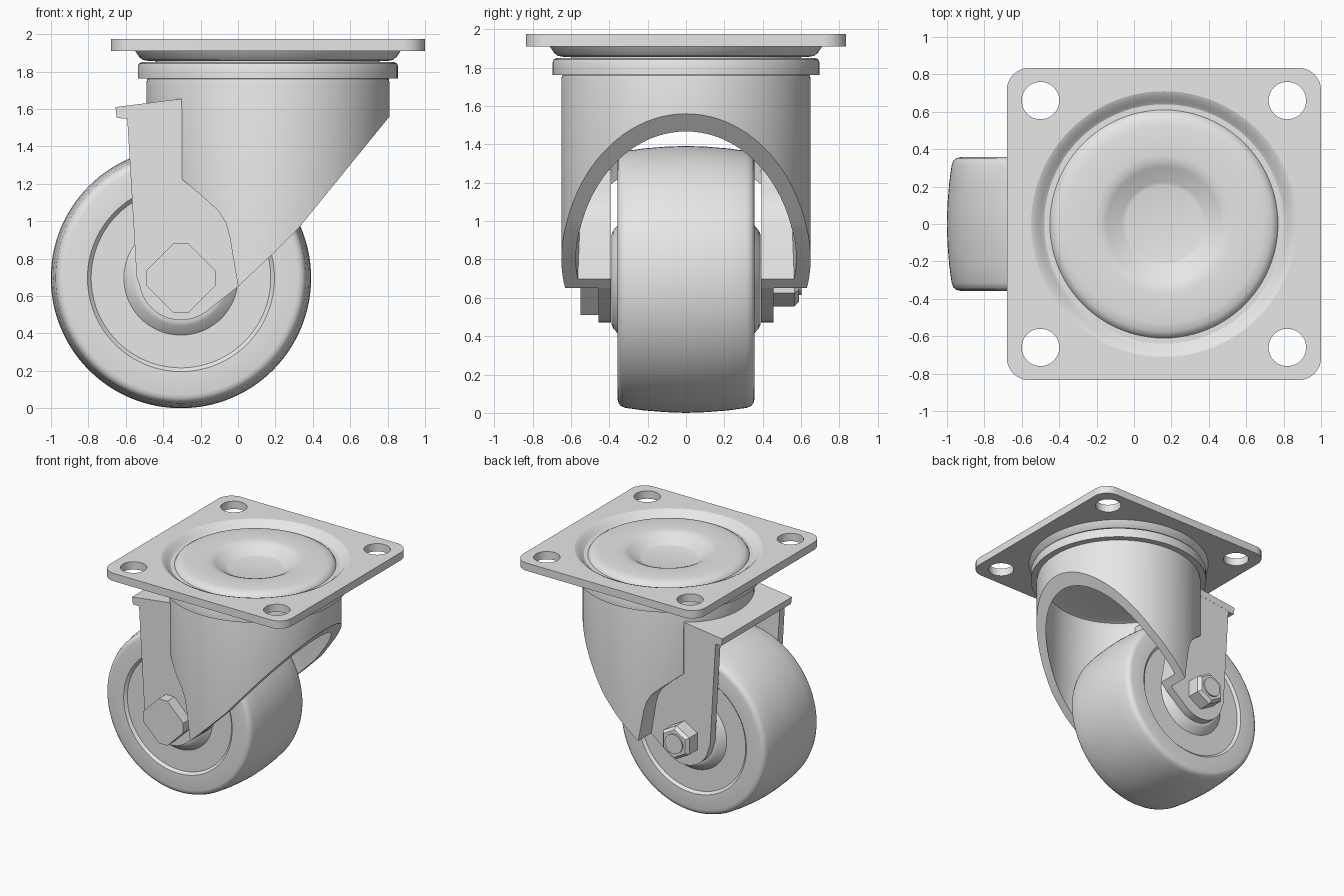
import bpy, bmesh, math
from mathutils import Vector

if "Cube" in bpy.data.objects:
    bpy.data.objects.remove(bpy.data.objects["Cube"])

steel = bpy.data.materials.new("steel grey")
steel.diffuse_color = (0.8, 0.8, 0.8, 1)
steel.use_nodes = True
steel.node_tree.nodes["Principled BSDF"].inputs["Base Color"].default_value = steel.diffuse_color

PX = 0.16                 # swivel axis x
WX, WZ = -0.305, 0.696    # wheel axle x, z


def make(name, bm):
    bmesh.ops.remove_doubles(bm, verts=bm.verts, dist=1e-5)
    bmesh.ops.recalc_face_normals(bm, faces=bm.faces)
    me = bpy.data.meshes.new(name)
    bm.to_mesh(me)
    bm.free()
    me.materials.append(steel)
    ob = bpy.data.objects.new(name, me)
    bpy.context.collection.objects.link(ob)
    return ob


def lathe(name, prof, seg=96, axis="z", cx=PX, cy=0.0, cz=WZ):
    """Revolve (radius, height) points round a z or y axis."""
    bm = bmesh.new()
    rings = []
    for i in range(seg):
        a = 2 * math.pi * i / seg + math.pi / 2
        c, s = math.cos(a), math.sin(a)
        rings.append([bm.verts.new((cx + r * c, cy + r * s, h) if axis == "z"
                                   else (cx + r * c, h, cz + r * s)) for r, h in prof])
    for i in range(seg):
        p, q = rings[i], rings[(i + 1) % seg]
        for j in range(len(prof) - 1):
            bm.faces.new((p[j], p[j + 1], q[j + 1], q[j]))
    return make(name, bm)


def prism(name, pts, lo, hi, axis="y"):
    """Extrude an outline along y (points are x,z) or z (points are x,y)."""
    bm = bmesh.new()
    vs = [bm.verts.new((u, lo, v) if axis == "y" else (u, v, lo)) for u, v in pts]
    f = bm.faces.new(vs)
    ext = bmesh.ops.extrude_face_region(bm, geom=[f])["geom"]
    d = Vector((0, hi - lo, 0)) if axis == "y" else Vector((0, 0, hi - lo))
    bmesh.ops.translate(bm, vec=d, verts=[g for g in ext if isinstance(g, bmesh.types.BMVert)])
    return make(name, bm)


def boolean(ob, cutter, op):
    m = ob.modifiers.new("cut", "BOOLEAN")
    m.operation, m.object, m.solver = op, cutter, "EXACT"
    bpy.context.view_layer.objects.active = ob
    bpy.ops.object.modifier_apply(modifier=m.name)
    bpy.data.objects.remove(cutter)


# Mounting plate: rounded rectangle with four holes and a central opening
outline = []
for k, (x, y) in enumerate([(0.88, 0.715), (-0.56, 0.715), (-0.56, -0.715), (0.88, -0.715)]):
    for i in range(9):
        a = math.radians(90 * k + 90 * i / 8)
        outline.append((x + 0.12 * math.cos(a), y + 0.12 * math.sin(a)))
plate = prism("mounting_plate", outline, 1.91, 1.975, "z")
for x in (-0.5, 0.82):
    for y in (-0.66, 0.66):
        boolean(plate, lathe("hole_cutter", [(0, 1.8), (0.1, 1.8), (0.1, 2.1), (0, 2.1)],
                             48, cx=x, cy=y), "DIFFERENCE")
boolean(plate, lathe("hole_cutter", [(0, 1.8), (0.71, 1.8), (0.71, 2.1), (0, 2.1)]), "DIFFERENCE")

# Pressed dish in the plate, with its raised disc and central well
lathe("plate_dish", [(0, 1.895), (0.205, 1.895), (0.225, 1.9), (0.305, 1.95), (0.335, 1.962),
                     (0.37, 1.966), (0.53, 1.966), (0.575, 1.958), (0.6, 1.943), (0.61, 1.925),
                     (0.64, 1.925), (0.66, 1.938), (0.685, 1.965), (0.71, 1.975),
                     (0.71, 1.91), (0.69, 1.88), (0.67, 1.862), (0.64, 1.857), (0, 1.857)])
lathe("swivel_neck", [(0, 1.84), (0.6, 1.84), (0.6, 1.86), (0, 1.86)])
lathe("swivel_ring", [(0, 1.762), (0.695, 1.762), (0.695, 1.83), (0.69, 1.843),
                      (0.675, 1.85), (0, 1.85)])

# Fork housing: a hollow cup trimmed by a side profile
housing = lathe("fork_housing", [(0, 1.77), (0.635, 1.77), (0.646, 1.76), (0.65, 1.74),
                                 (0.65, 0.4), (0.575, 0.4), (0.575, 1.67), (0.565, 1.695),
                                 (0.54, 1.705), (0, 1.705)])
step = [(0, 0.65), (-0.02, 0.77), (-0.045, 0.92), (-0.065, 0.99), (-0.1, 1.05),
        (-0.17, 1.115), (-0.3, 1.225)]
trim = prism("trim", [(-0.9, 1.85), (-0.9, 1.61), (-0.3, 1.61)] + step[::-1]
             + [(0.17, 0.81), (0.33, 0.97), (0.81, 1.56), (0.95, 1.73), (0.95, 1.85)], -1, 1)
boolean(housing, trim, "INTERSECT")

# Flat legs, and the stepped walls joining them to the housing
leg = [(-0.3, 1.64), (-0.595, 1.6), (-0.542, 0.7)]
leg += [(WX + 0.225 * math.cos(math.radians(a)), WZ + 0.225 * math.sin(math.radians(a)))
        for a in range(190, 316, 9)]
leg += step
inner = [(x + 0.05, z + 0.045) for x, z in step[1:]]
for s, side in ((-1, "front"), (1, "back")):
    lo, hi = sorted((s * 0.39, s * 0.457))
    prism(side + "_leg", leg, lo, hi)
    lo, hi = sorted((s * 0.391, s * 0.7))
    wall = prism(side + "_leg_step", step + inner[::-1] + [(0.05, 0.698)], lo, hi)
    boolean(wall, lathe("trim", [(0, 0.3), (0.645, 0.3), (0.645, 1.7), (0, 1.7)]), "INTERSECT")

# Bridge plate across the tops of the legs
prism("fork_bridge", [(-0.655, 1.61), (-0.3, 1.655), (-0.3, 1.595), (-0.59, 1.558),
                      (-0.59, 1.548), (-0.648, 1.552)], -0.458, 0.458)

# Wheel with crowned tread, recessed web and tapered hub
half = [(0, 0.388), (0.235, 0.388), (0.255, 0.38), (0.305, 0.335), (0.48, 0.335), (0.5, 0.355),
        (0.625, 0.357), (0.645, 0.352), (0.66, 0.34), (0.67, 0.315), (0.683, 0.22), (0.692, 0.11)]
lathe("wheel", half + [(0.696, 0)] + [(r, -y) for r, y in half[::-1]], 128, "y", WX)

# Axle bolt: square head with cut corners, hexagonal nut, round end
prism("bolt_head", [(WX + x, WZ + z) for x, z in
                    [(0.04, 0.185), (0.185, 0.04), (0.185, -0.04), (0.04, -0.185),
                     (-0.04, -0.185), (-0.185, -0.04), (-0.185, 0.04), (-0.04, 0.185)]],
      -0.55, -0.45)
lathe("axle_nut", [(0, 0.45), (0.14, 0.45), (0.14, 0.565), (0.115, 0.59), (0, 0.59)], 6, "y", WX)
lathe("axle_end", [(0, 0.4), (0.08, 0.4), (0.08, 0.602), (0, 0.602)], 48, "y", WX)

# Smooth curved surfaces, keep edges sharp
bpy.ops.object.select_all(action="SELECT")
bpy.context.view_layer.objects.active = plate
bpy.ops.object.shade_smooth_by_angle(angle=math.radians(32))
